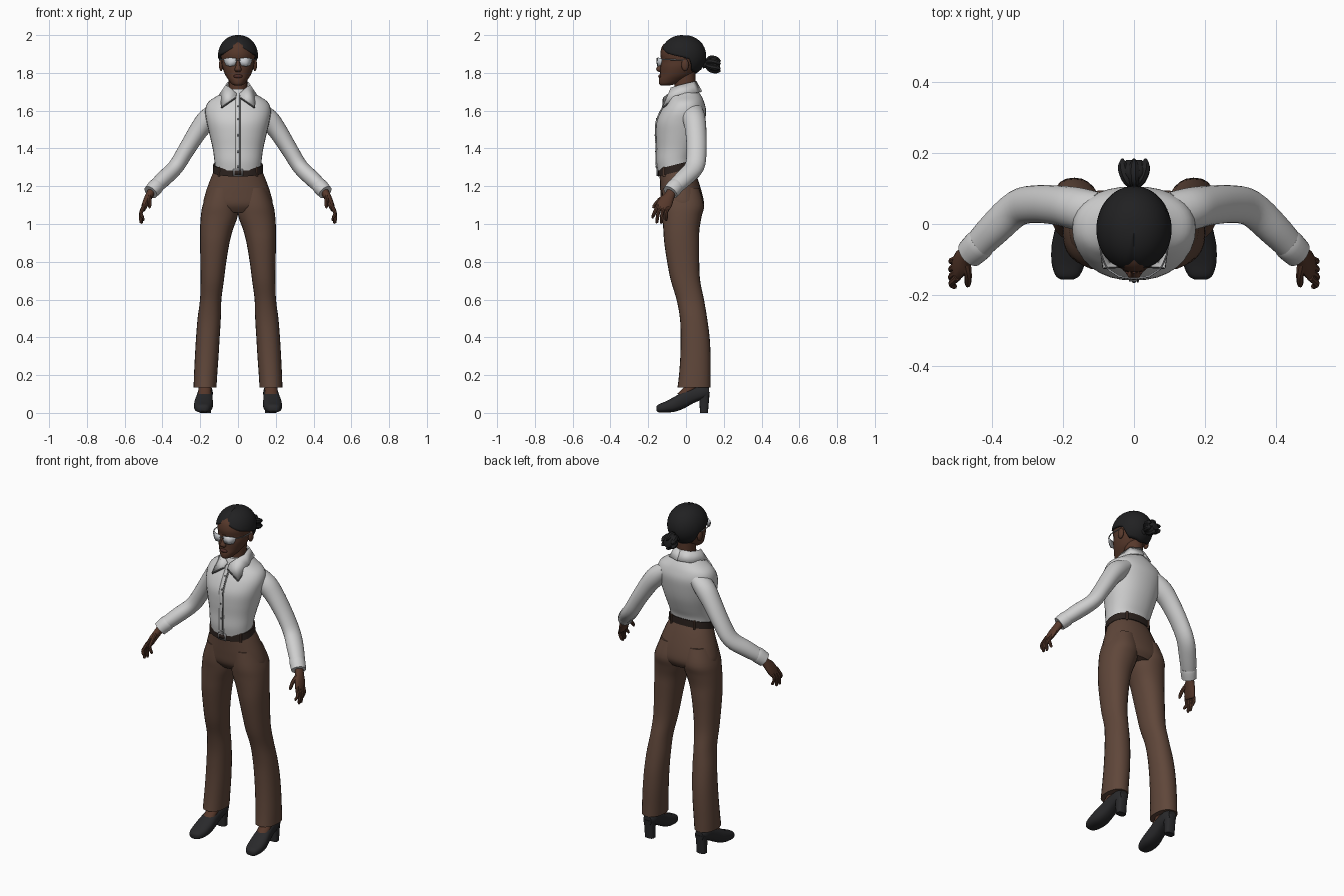
import bpy, bmesh, math
from mathutils import Vector


def material(name, r, g, b):
    m = bpy.data.materials.new(name)
    m.diffuse_color = (r, g, b, 1)
    return m


SKIN = material("dark skin", 0.095, 0.040, 0.024)
LIPS = material("lip brown", 0.075, 0.026, 0.020)
HAIR = material("black hair", 0.015, 0.015, 0.016)
SHIRT = material("shirt white", 0.62, 0.62, 0.62)
SEAM = material("seam grey", 0.12, 0.12, 0.12)
TROUSER = material("trouser brown", 0.115, 0.062, 0.042)
BELT = material("belt dark brown", 0.025, 0.016, 0.013)
SHOE = material("shoe black", 0.022, 0.022, 0.024)
METAL = material("buckle grey", 0.30, 0.30, 0.31)
LENS = material("lens pale grey", 0.60, 0.62, 0.65)


def finish(name, bm, mat, mirror=False, thick=0):
    bmesh.ops.recalc_face_normals(bm, faces=bm.faces)
    me = bpy.data.meshes.new(name)
    bm.to_mesh(me)
    bm.free()
    me.materials.append(mat)
    ob = bpy.data.objects.new(name, me)
    bpy.context.collection.objects.link(ob)
    if thick:
        s = ob.modifiers.new("thickness", 'SOLIDIFY')
        s.thickness, s.offset = thick, 0
    if mirror:
        ob.modifiers.new("mirror", 'MIRROR').use_mirror_merge = False
    return ob


def spline(rows, steps):
    """Smooth curve through every row of numbers."""
    out = []
    n = len(rows)
    for i in range(n - 1):
        p0, p1, p2, p3 = (rows[max(0, min(n - 1, i + k))] for k in (-1, 0, 1, 2))
        for s in range(steps):
            t = s / steps
            out.append([0.5 * (2 * b + (c - a) * t + (2 * a - 5 * b + 4 * c - d) * t * t
                        + (3 * b - a - 3 * c + d) * t ** 3) for a, b, c, d in zip(p0, p1, p2, p3)])
    out.append(list(rows[-1]))
    return out


def loft(name, rows, mat, axis=None, ref=(0, 1, 0), mirror=False, sides=24, steps=4, power=2.0):
    """Rows are x, y, z, radius along ref, radius across, shear of z by y."""
    rows = spline([tuple(r) + (0,) * (6 - len(r)) for r in rows], steps)
    bm, rings = bmesh.new(), []
    for i, (x, y, z, ru, rv, sh) in enumerate(rows):
        c = Vector((x, y, z))
        a, b = rows[max(0, i - 1)], rows[min(len(rows) - 1, i + 1)]
        t = Vector(axis) if axis else (Vector(b[:3]) - Vector(a[:3])).normalized()
        u = Vector(ref)
        u = (u - t * u.dot(t)).normalized()
        v = t.cross(u)
        ring = []
        for k in range(sides):
            an = 2 * math.pi * k / sides
            cu, cv = math.cos(an), math.sin(an)
            p = u * ru * math.copysign(abs(cu) ** (2 / power), cu) \
                + v * rv * math.copysign(abs(cv) ** (2 / power), cv)
            p.z += sh * p.y
            ring.append(bm.verts.new(c + p))
        rings.append(ring)
    for r, q in zip(rings, rings[1:]):
        for k in range(sides):
            bm.faces.new((r[k], r[(k + 1) % sides], q[(k + 1) % sides], q[k]))
    bm.faces.new(rings[0])
    bm.faces.new(rings[-1])
    return finish(name, bm, mat, mirror)


def flat(z, y0, y1, x1, x0=None, shear=0):
    """Level ring from its extents."""
    x0 = -x1 if x0 is None else x0
    return ((x0 + x1) / 2, (y0 + y1) / 2, z, (y1 - y0) / 2, (x1 - x0) / 2, shear)


def sheet(name, rows, mat, thick, mirror=False):
    """Grid of points with thickness."""
    bm = bmesh.new()
    g = [[bm.verts.new(p) for p in r] for r in rows]
    for r, q in zip(g, g[1:]):
        for k in range(len(r) - 1):
            bm.faces.new((r[k], r[k + 1], q[k + 1], q[k]))
    return finish(name, bm, mat, mirror, thick)


def ball(name, c, s, mat, mirror=False):
    bm = bmesh.new()
    bmesh.ops.create_uvsphere(bm, u_segments=16, v_segments=10, radius=1)
    for v in bm.verts:
        v.co = Vector([c[i] + v.co[i] * s[i] for i in range(3)])
    return finish(name, bm, mat, mirror)


UP = (0, 0, 1)
# Trousers: hips and flared legs
loft("trouser_hips", [flat(1.285, -.14, .035, .126, None, .25), flat(1.235, -.138, .058, .147, None, .15),
     flat(1.16, -.135, .086, .173), flat(1.10, -.128, .095, .183), flat(1.06, -.10, .075, .15)],
     TROUSER, UP, power=2.2)
loft("trouser_leg", [flat(1.19, -.125, .07, .155, .005), flat(1.10, -.13, .095, .187, -.002),
     flat(1.04, -.125, .083, .197, .002), flat(.97, -.12, .071, .201, .027), flat(.90, -.115, .07, .201, .045),
     flat(.80, -.10, .07, .199, .062), flat(.70, -.08, .075, .198, .075), flat(.60, -.05, .095, .201, .088),
     flat(.50, -.032, .112, .214, .091), flat(.40, -.028, .125, .222, .097), flat(.30, -.03, .13, .228, .103),
     flat(.20, -.037, .13, .233, .110), flat(.135, -.045, .13, .235, .114)], TROUSER, UP, mirror=True, power=2.2)

# Belt, loops and buckle
loft("belt", [flat(1.275, -.149, .043, .133, None, .25), flat(1.315, -.149, .043, .131, None, .25)],
     BELT, UP, steps=1, power=2.2)
for i, (x, y) in enumerate([(.1, -.116), (.075, .03)]):
    z = 1.295 + .25 * (y + .053)
    loft("belt_loop_%d" % i, [(x, y, z - .028, .009, .006), (x, y, z + .022, .009, .006)],
         TROUSER, UP, mirror=True, sides=8, steps=1)
sheet("buckle", [[(-.026, -.152, 1.253), (.026, -.152, 1.253)], [(-.026, -.152, 1.291), (.026, -.152, 1.291)]],
      METAL, .006)
sheet("buckle_opening", [[(-.018, -.156, 1.26), (.018, -.156, 1.26)], [(-.018, -.156, 1.284), (.018, -.156, 1.284)]],
      BELT, .002)

# Shirt body
BODY = [flat(1.305, -.15, .036, .122, None, .25), flat(1.345, -.157, .042, .126, None, .12),
        flat(1.40, -.156, .06, .134), flat(1.47, -.159, .085, .150), flat(1.54, -.156, .10, .166),
        flat(1.60, -.132, .106, .174), flat(1.645, -.105, .096, .158), flat(1.68, -.09, .08, .108),
        flat(1.715, -.075, .055, .058)]
loft("shirt_body", BODY, SHIRT, UP, sides=32, power=2.2)

# Button front following the body
front = [(r[1] - r[3], r[2] - r[5] * r[3]) for r in spline(BODY[:8], 4)]
sheet("placket", [[(-.014, y - .001, z), (.014, y - .001, z)] for y, z in front], SHIRT, .005)
sheet("placket_seam", [[(.008, y - .004, z), (.012, y - .004, z)] for y, z in front], SEAM, .003)
for i in range(2, len(front) - 2, 5):
    ball("button_%d" % i, (0, front[i][0] - .004, front[i][1]), (.006, .003, .006), SEAM)

# Folded collar with points, and its dark edge
top = [(.008, -.088, 1.69), (.04, -.078, 1.72), (.062, -.03, 1.735), (.052, .03, 1.75), (0, .052, 1.755)]
low = [(.012, -.118, 1.668), (.085, -.122, 1.617), (.096, -.035, 1.685), (.07, .055, 1.695), (0, .083, 1.70)]
sheet("collar", [top, low], SHIRT, .008, True)
for i, (a, b) in enumerate([(low[0], low[1]), (low[1], low[2])]):
    loft("collar_edge_%d" % i, [(*a, .0045, .0045), (*b, .0045, .0045)], SEAM, mirror=True, sides=6, steps=1)

# Sleeves and cuffs
loft("sleeve", [(.105, .03, 1.60, .06, .045), (.16, .043, 1.555, .06, .056), (.21, .052, 1.493, .056, .050),
     (.275, .056, 1.39, .053, .044), (.33, .044, 1.302, .052, .042), (.395, -.015, 1.238, .048, .042),
     (.45, -.072, 1.185, .041, .036)], SHIRT, mirror=True)
loft("cuff", [(.428, -.05, 1.205, .042, .040), (.438, -.06, 1.195, .045, .042), (.462, -.083, 1.168, .042, .039)],
     SHIRT, mirror=True, steps=2)

# Hands
loft("palm", [(.45, -.07, 1.185, .026, .022), (.47, -.087, 1.15, .028, .021), (.487, -.108, 1.115, .038, .018),
     (.499, -.124, 1.085, .037, .014), (.502, -.128, 1.072, .03, .009)], SKIN, mirror=True, sides=14)
TIPS = [(.506, -.176, 1.03), (.514, -.154, 1.004), (.511, -.130, 1.002), (.502, -.105, 1.016)]
for i, tip in enumerate(TIPS):
    y = -.15 + .018 * i
    loft("finger_%d" % i, [(.496, y, 1.10, .010, .010), (.514, (y + tip[1]) / 2 - .004, 1.058, .0095, .0095),
         (*tip[:2], tip[2] + .008, .008, .008), (*tip, .003, .003)], SKIN, mirror=True, sides=8, steps=3)
loft("thumb", [(.474, -.10, 1.15, .014, .014), (.468, -.14, 1.128, .011, .011), (.468, -.168, 1.096, .009, .009),
     (.469, -.176, 1.084, .003, .003)], SKIN, mirror=True, sides=8, steps=3)

# Heeled shoes
loft("shoe", [(.188, -.156, .022, .012, .018), (.187, -.145, .024, .021, .034), (.185, -.11, .031, .029, .047),
     (.182, -.06, .046, .040, .050), (.178, -.01, .070, .046, .044), (.174, .04, .094, .042, .040),
     (.172, .09, .108, .036, .038), (.172, .122, .108, .026, .026)], SHOE, (0, -1, 0), UP, True, 20, power=2.6)
loft("shoe_heel", [flat(.11, .062, .126, .206, .138), flat(.07, .07, .122, .202, .142),
     flat(0, .074, .116, .20, .144)], SHOE, UP, mirror=True, sides=16, power=3)
loft("ankle", [(.174, .05, .20, .035, .032), (.174, .03, .14, .038, .034), (.177, -.01, .10, .038, .034)],
     SKIN, UP, mirror=True, sides=16)

# Neck and head
loft("neck", [flat(1.66, -.06, .055, .052), flat(1.72, -.06, .05, .049), flat(1.83, -.06, .05, .05)], SKIN, UP)
loft("head", [flat(1.733, -.132, -.09, .016), flat(1.742, -.142, -.05, .034), flat(1.765, -.144, .0, .052),
     flat(1.79, -.138, .035, .068), flat(1.83, -.136, .065, .083), flat(1.865, -.131, .08, .088),
     flat(1.905, -.136, .09, .092), flat(1.95, -.12, .08, .080), flat(1.98, -.07, .05, .045)], SKIN, UP)
loft("nose", [(0, -.130, 1.875, .008, .009), (0, -.140, 1.84, .010, .011), (0, -.143, 1.818, .015, .019),
     (0, -.138, 1.806, .008, .012)], SKIN, UP, sides=12)
ball("lips", (0, -.137, 1.782), (.024, .010, .010), LIPS)
ball("ear", (.089, -.005, 1.842), (.012, .02, .032), SKIN, True)

# Hair cap: rows run from the crown to a hairline that drops from the parting to the nape
bm = bmesh.new()
SEG, ROWS = 64, 14
LINE = [(0, 58), (25, 72), (50, 84), (90, 94), (108, 100), (122, 138), (180, 152)]
rings = []
for r in range(1, ROWS + 1):
    ring = []
    for k in range(SEG):
        az = 360 * k / SEG
        d = min(az, 360 - az)
        for (a0, p0), (a1, p1) in zip(LINE, LINE[1:]):
            if a0 <= d <= a1:
                lim = p0 + (p1 - p0) * (d - a0) / (a1 - a0)
        ph, th = math.radians(lim * r / ROWS), math.radians(az)
        w = math.sin(ph) ** .9
        part = .006 * math.exp(-(d / 7) ** 2) if d < 90 else 0
        ring.append(bm.verts.new((.106 * w * math.sin(th), -.015 - (.122 - part) * w * math.cos(th),
                                  1.890 + .110 * math.cos(ph) - part * .5)))
    rings.append(ring)
bm.faces.new(rings[0])
for a, b in zip(rings, rings[1:]):
    for k in range(SEG):
        bm.faces.new((a[k], a[(k + 1) % SEG], b[(k + 1) % SEG], b[k]))
cap = finish("hair_cap", bm, HAIR, thick=.012)
cap.modifiers[0].offset = -1

# Tied tail with loose strands
loft("hair_tail", [(0, .09, 1.845, .022, .022), (0, .108, 1.845, .019, .019), (0, .135, 1.847, .038, .034),
     (0, .16, 1.842, .038, .040), (0, .18, 1.835, .018, .022)], HAIR, (0, 1, 0), UP, sides=16)
for i in range(6):
    a = 2 * math.pi * i / 6 + math.pi / 6
    dx, dz = math.cos(a), math.sin(a)
    loft("hair_strand_%d" % i, [(0, .105, 1.845, .01, .01), (.022 * dx, .125, 1.848 + .027 * dz, .015, .015),
         (.035 * dx, .158, 1.842 + .030 * dz, .016, .016), (.038 * dx, .183, 1.835 + .026 * dz, .004, .004)],
         HAIR, ref=(.3, .1, 1), sides=8)

# Glasses
sheet("lens", [[(.010, -.153, 1.878), (.042, -.148, 1.881), (.072, -.128, 1.876)],
      [(.009, -.154, 1.858), (.042, -.149, 1.856), (.073, -.128, 1.860)],
      [(.017, -.152, 1.838), (.042, -.148, 1.834), (.064, -.133, 1.840)]], LENS, .004, True)
loft("glasses_bridge", [(-.014, -.154, 1.868, .003, .003), (.014, -.154, 1.868, .003, .003)], METAL, sides=6, steps=1)
loft("glasses_arm", [(.073, -.128, 1.870, .003, .003), (.093, -.085, 1.870, .003, .003),
     (.097, -.01, 1.868, .003, .003)], METAL, ref=UP, mirror=True, sides=6, steps=2)

# Smooth shading that keeps hard edges
bpy.ops.object.select_all(action='SELECT')
bpy.context.view_layer.objects.active = bpy.context.scene.objects["shirt_body"]
bpy.ops.object.shade_smooth_by_angle(angle=math.radians(40))
